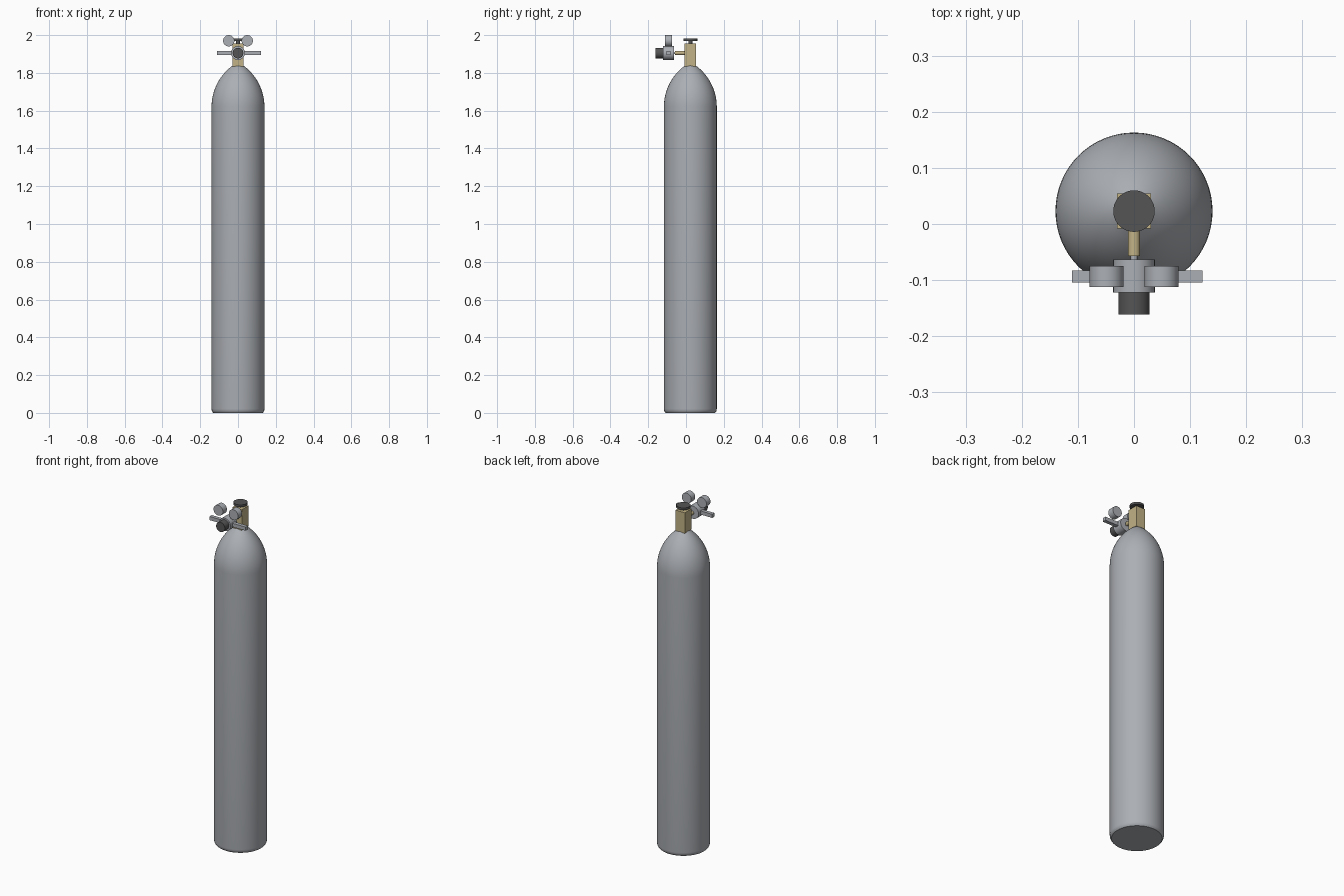
import bpy, bmesh, math
from mathutils import Matrix, Vector

cube = bpy.data.objects.get("Cube")
if cube:
    bpy.data.objects.remove(cube, do_unlink=True)


def material(name, rgb):
    m = bpy.data.materials.new(name)
    m.use_nodes = True
    color = (*rgb, 1)
    m.diffuse_color = color
    m.node_tree.nodes["Principled BSDF"].inputs["Base Color"].default_value = color
    return m


STEEL = material("steel grey", (0.41, 0.43, 0.46))
BRASS = material("brass", (0.54, 0.45, 0.24))
DARK = material("dark rubber", (0.09, 0.09, 0.09))

AXIS_Y = 0.023   # tank centre line
REG_Z = 1.905    # regulator centre height


def finish(name, bm, mat, location=(0, 0, 0), smooth=True):
    bmesh.ops.recalc_face_normals(bm, faces=bm.faces)
    mesh = bpy.data.meshes.new(name)
    bm.to_mesh(mesh)
    bm.free()
    mesh.materials.append(mat)
    obj = bpy.data.objects.new(name, mesh)
    obj.location = location
    bpy.context.collection.objects.link(obj)
    if smooth:
        bpy.ops.object.select_all(action='DESELECT')
        obj.select_set(True)
        bpy.context.view_layer.objects.active = obj
        bpy.ops.object.shade_smooth_by_angle(angle=math.radians(35))
    return obj


def cylinder(name, start, end, radius, mat, sides=40):
    a, b = Vector(start), Vector(end)
    bm = bmesh.new()
    turn = (b - a).to_track_quat('Z', 'Y').to_matrix().to_4x4()
    bmesh.ops.create_cone(bm, cap_ends=True, segments=sides, radius1=radius,
                          radius2=radius, depth=(b - a).length, matrix=turn)
    return finish(name, bm, mat, (a + b) / 2)


def box(name, center, size, mat):
    bm = bmesh.new()
    bmesh.ops.create_cube(bm, size=1, matrix=Matrix.Diagonal((*size, 1)))
    return finish(name, bm, mat, center, smooth=False)


def lathe(name, profile, mat, sides=64):
    bm = bmesh.new()
    rings = []
    for r, z in profile:
        rings.append([bm.verts.new((r * math.cos(i * math.tau / sides),
                                    r * math.sin(i * math.tau / sides), z))
                      for i in range(sides)])
    for low, high in zip(rings, rings[1:]):
        for i in range(sides):
            j = (i + 1) % sides
            bm.faces.new((low[i], low[j], high[j], high[i]))
    bm.faces.new(rings[0])
    bm.faces.new(rings[-1])
    return finish(name, bm, mat, (0, AXIS_Y, 0))


# Tank: rounded foot, straight wall, pointed-arch shoulder
radius, neck, shoulder, top = 0.14, 0.03, 1.62, 1.838
rise, inset = top - shoulder, radius - neck
arc = (rise ** 2 + inset ** 2) / (2 * inset)
profile = [(0.131, 0), (0.136, 0.006), (0.139, 0.013), (radius, 0.022)]
steps = 14
for k in range(steps + 1):
    h = rise * k / steps
    profile.append((radius - arc + math.sqrt(arc ** 2 - h ** 2), shoulder + h))
lathe("tank", profile, STEEL)

# Valve on top of the tank
box("valve_block", (0, AXIS_Y, 1.895), (0.06, 0.062, 0.12), BRASS)
cylinder("valve_spindle", (0, AXIS_Y, 1.95), (0, AXIS_Y, 1.972), 0.011, DARK, 24)
cylinder("hand_wheel", (0, AXIS_Y, 1.968), (0, AXIS_Y, 1.981), 0.037, DARK)
cylinder("outlet_pipe", (0, 0, REG_Z), (0, -0.057, REG_Z), 0.011, BRASS, 24)
cylinder("outlet_neck", (0, -0.05, REG_Z), (0, -0.07, REG_Z), 0.006, STEEL, 16)

# Regulator in front of the valve
cylinder("regulator_body", (0, -0.063, REG_Z), (0, -0.122, REG_Z), 0.037, STEEL)
cylinder("regulator_knob", (0, -0.12, REG_Z), (0, -0.161, REG_Z), 0.028, DARK)
box("cross_bar", (0.006, -0.0935, REG_Z), (0.233, 0.021, 0.021), STEEL)

# Pair of pressure gauges
for side, label in ((1, "left"), (-1, "right")):
    cylinder(label + "_gauge", (side * 0.049, -0.075, 1.97),
             (side * 0.049, -0.112, 1.97), 0.03, STEEL)
